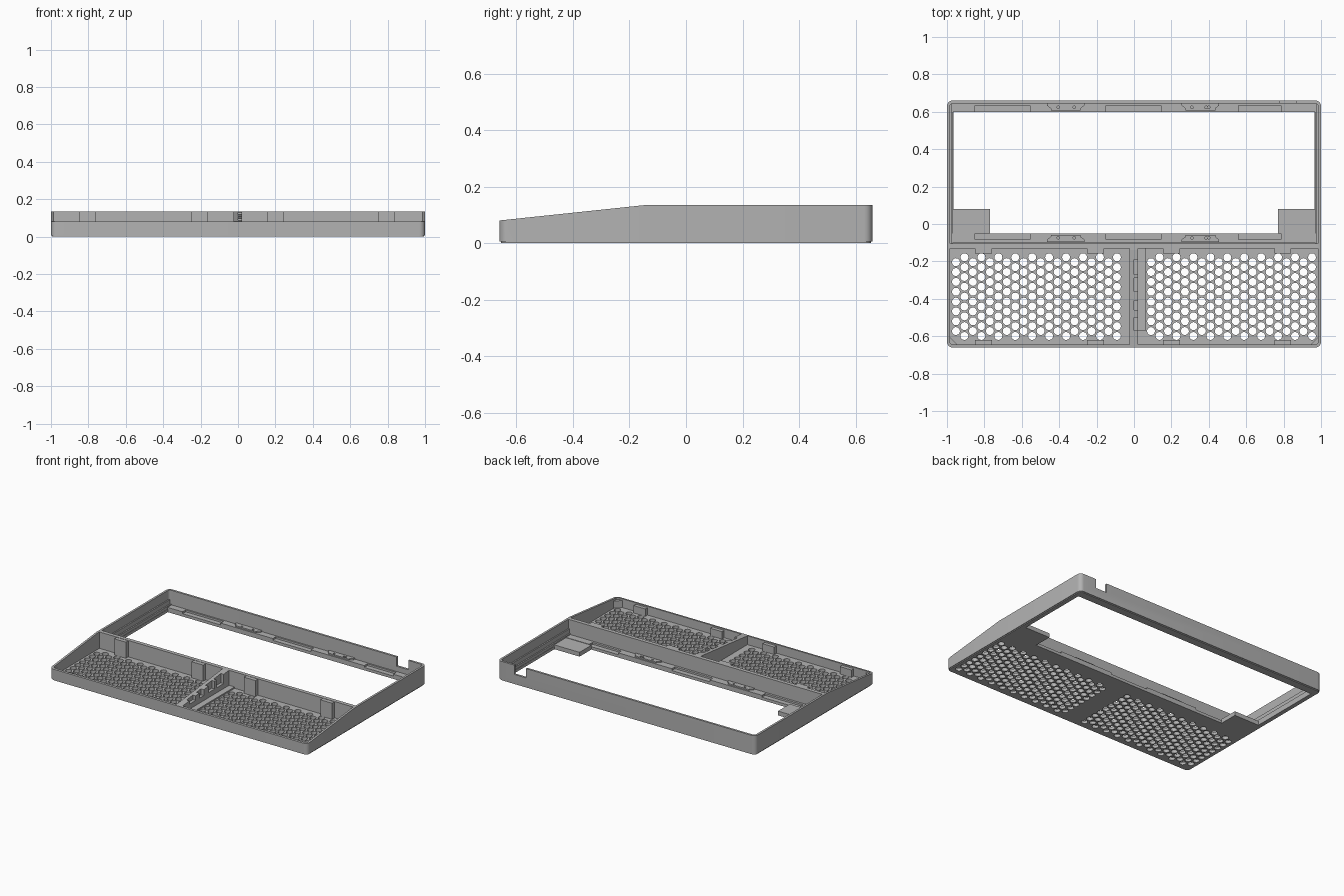
import bpy, bmesh, math
from mathutils import Vector

if "Cube" in bpy.data.objects:
    bpy.data.objects.remove(bpy.data.objects["Cube"], do_unlink=True)

grey = bpy.data.materials.new("plain grey")
grey.use_nodes = True
grey.diffuse_color = (0.45, 0.45, 0.45, 1)
grey.node_tree.nodes["Principled BSDF"].inputs["Base Color"].default_value = (0.45, 0.45, 0.45, 1)

W, D, H = 1.0, 0.66, 0.135     # half width, half depth, height
FRONT_H, KINK = 0.08, -0.14    # front height, start of the slope
FLOOR, WALL = 0.02, 0.015


def circle(x, y, r, n=12):
    return [(x + r * math.cos(math.tau * i / n), y + r * math.sin(math.tau * i / n)) for i in range(n)]


def rect(x0, x1, y0, y1):
    return [(x0, y0), (x1, y0), (x1, y1), (x0, y1)]


def rounded(inset, r, n=6):
    w, d = W - inset - r, D - inset - r
    pts = []
    for k, (sx, sy) in enumerate([(1, 1), (-1, 1), (-1, -1), (1, -1)]):
        for i in range(n + 1):
            a = math.pi / 2 * (k + i / n)
            pts.append((sx * w + r * math.cos(a), sy * d + r * math.sin(a)))
    return pts


def plate(name, loops, z0, z1, sloped=False):
    """Extrude an outline (first loop) with holes (other loops) from z0 to z1."""
    cu = bpy.data.curves.new(name, 'CURVE')
    cu.dimensions, cu.fill_mode = '2D', 'BOTH'
    cu.extrude = (z1 - z0) / 2
    for loop in loops:
        sp = cu.splines.new('POLY')
        sp.points.add(len(loop) - 1)
        for p, (x, y) in zip(sp.points, loop):
            p.co = (x, y, 0, 1)
        sp.use_cyclic_u = True
    tmp = bpy.data.objects.new(name, cu)
    bpy.context.collection.objects.link(tmp)
    bpy.context.view_layer.update()
    me = bpy.data.meshes.new_from_object(tmp.evaluated_get(bpy.context.evaluated_depsgraph_get()))
    bpy.data.objects.remove(tmp, do_unlink=True)
    bm = bmesh.new()
    bm.from_mesh(me)
    bmesh.ops.translate(bm, verts=bm.verts, vec=Vector((0, 0, (z0 + z1) / 2)))
    bmesh.ops.remove_doubles(bm, verts=bm.verts, dist=1e-5)
    if sloped:
        bmesh.ops.bisect_plane(bm, geom=bm.verts[:] + bm.edges[:] + bm.faces[:],
                               plane_co=(0, KINK, 0), plane_no=(0, 1, 0))
        for v in bm.verts:
            top = FRONT_H + (v.co.y + D) * (H - FRONT_H) / (KINK + D)
            v.co.z = min(v.co.z, top)
    bmesh.ops.recalc_face_normals(bm, faces=bm.faces)
    bm.to_mesh(me)
    bm.free()
    for p in me.polygons:
        p.use_smooth = False
    me.materials.clear()
    me.materials.append(grey)
    ob = bpy.data.objects.new(name, me)
    bpy.context.collection.objects.link(ob)
    return ob


def block(name, x0, x1, y0, y1, z0, z1, sloped=False):
    return plate(name, [rect(x0, x1, y0, y1)], z0, z1, sloped)


# Floor with the large rear window and two perforated panels
window = [(-0.965, 0.6), (-0.965, 0.08), (-0.77, 0.08), (-0.77, -0.05),
          (0.77, -0.05), (0.77, 0.08), (0.965, 0.08), (0.965, 0.6)]
holes = []
PITCH = 0.0526
for start in (-0.952, 0.091):
    for col in range(20):
        tall = col % 2
        for row in range(8 + tall):
            y = -0.178 - (row + (0 if tall else 0.5)) * PITCH
            holes.append(circle(start + col * 0.0453, y, 0.0215))
plate("perforated_floor", [rounded(0.005, 0.025), window] + holes, 0, FLOOR)

# Outer wall with sloping front and a cable notch at the back
wall = plate("outer_wall", [rounded(0, 0.03), rounded(WALL, 0.018)], 0.006, H, True)
cutter = block("notch_cutter", 0.78, 0.87, 0.63, 0.69, 0.07, 0.2)
cutter.hide_render = True
cutter.hide_set(True)
cut = wall.modifiers.new("notch", 'BOOLEAN')
cut.object, cut.solver = cutter, 'EXACT'
bpy.context.view_layer.objects.active = wall
wall.select_set(True)
bpy.ops.object.modifier_apply(modifier="notch")
bpy.data.objects.remove(cutter, do_unlink=True)
bpy.ops.object.shade_smooth_by_angle(angle=math.radians(30))

# Wall between the front and rear bays
INNER = W - WALL
block("bay_wall", -INNER, INNER, -0.13, -0.103, FLOOR, H)

# Stepped ledges on the sides of the rear bay
for side, s in (("left", 1), ("right", -1)):
    for i, (x, z) in enumerate([(0.967, 0.04), (0.976, 0.07)]):
        a, b = sorted((s * x, s * INNER))
        block(f"{side}_side_ledge_{i + 1}", a, b, -0.103, 0.645, FLOOR, z)
    # Raised corner pad
    a, b = sorted((s * 0.77, s * 0.967))
    block(f"{side}_corner_pad", a, b, -0.05, 0.08, FLOOR, 0.03)

# Ledges with recesses and dovetail keys along the rear bay
recesses = [(-0.85, -0.555), (-0.15, 0.145), (0.56, 0.785)]
keys = [(-0.365, (-0.405, -0.32)), (0.355, (0.31, 0.385, 0.4))]
for where, edge, s in (("rear", 0.6, 1), ("middle", -0.05, -1)):
    near, mid, far = edge, edge + s * 0.034, edge + s * 0.05
    outline = [(-0.967, near)]
    for a, b in recesses:
        outline += [(a, near), (a, mid), (b, mid), (b, near)]
    outline += [(0.967, near), (0.967, far), (-0.967, far)]
    plate(f"{where}_ledge", [outline], FLOOR, 0.033)
    for i, (cx, pins) in enumerate(keys):
        y0, y1 = edge + s * 0.008, edge + s * 0.045
        key = [(cx - 0.08, y0), (cx + 0.08, y0), (cx + 0.08, y0 + s * 0.01), (cx + 0.1, y1 - s * 0.012),
               (cx + 0.1, y1), (cx - 0.1, y1), (cx - 0.1, y1 - s * 0.012), (cx - 0.08, y0 + s * 0.01)]
        pin_holes = [circle(px, edge + s * 0.024, 0.007) for px in pins]
        plate(f"{where}_dovetail_{i + 1}", [key] + pin_holes, 0.033, 0.042)

# Support blocks on both long sides of the front bays
for i, x in enumerate((-0.85, -0.25, 0.155, 0.75)):
    block(f"bay_wall_block_{i + 1}", x, x + 0.09, -0.157, -0.13, FLOOR, H - 0.002, True)
    block(f"front_wall_block_{i + 1}", x, x + 0.09, -0.646, -0.62, FLOOR, FRONT_H - 0.008)

# Angled fillets in the front corners
for s in (1, -1):
    plate("front_corner_fillet", [[(s * 0.985, -0.645), (s * 0.985, -0.605), (s * 0.945, -0.645)]],
          FLOOR, 0.07)

# Centre rib with cable clips and a low channel beside it
block("centre_rib", -0.025, 0.0, -0.646, -0.13, FLOOR, H, True)
block("cable_channel", 0.0, 0.022, -0.646, -0.13, FLOOR, 0.065)
block("channel_foot", 0.022, 0.065, -0.57, -0.13, FLOOR, 0.03)
for i, (y0, y1) in enumerate([(-0.19, -0.13), (-0.29, -0.27), (-0.41, -0.36), (-0.5, -0.46), (-0.646, -0.57)]):
    block(f"cable_clip_{i + 1}", 0.0, 0.022, y0, y1, FLOOR, H, True)
